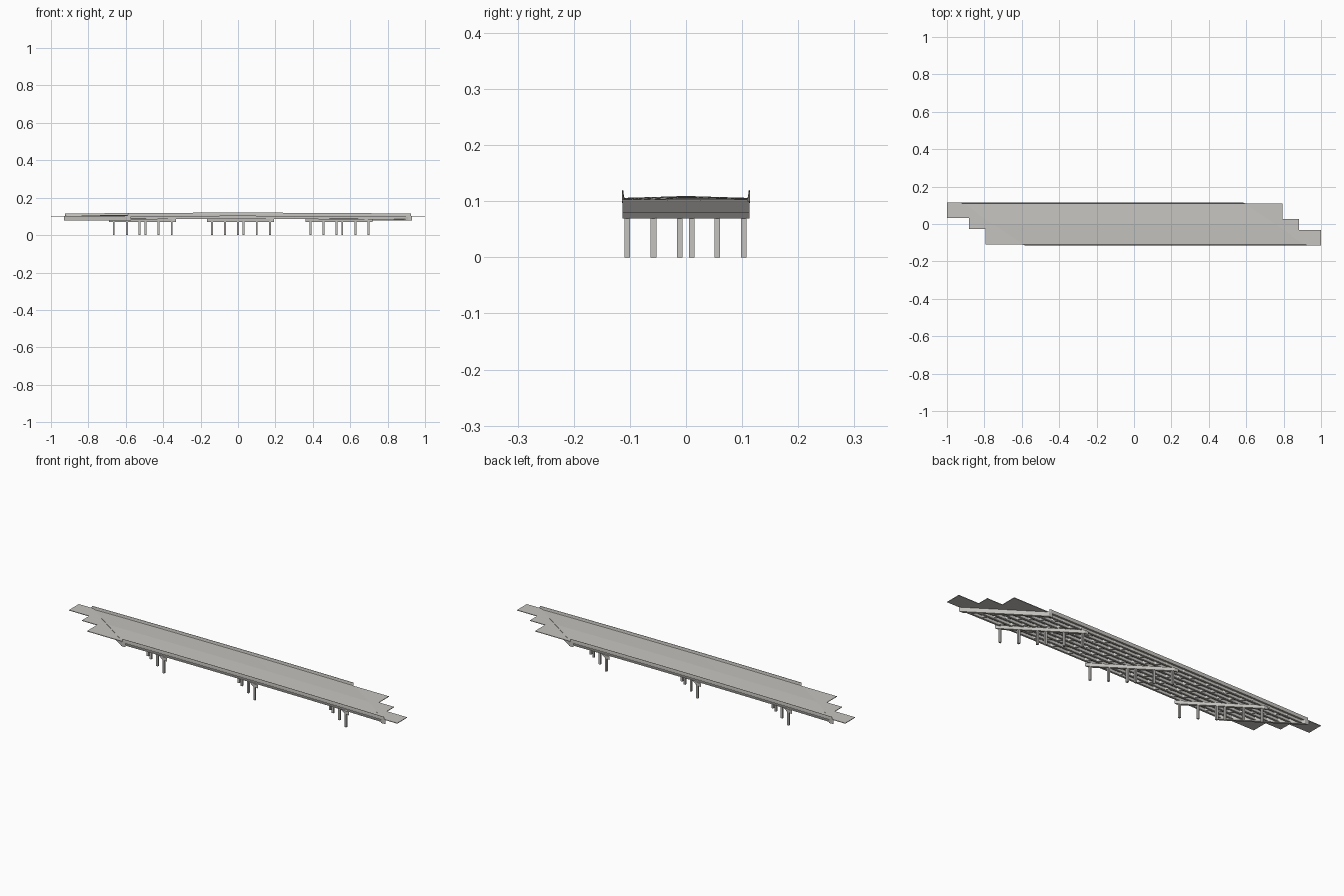
import bpy, bmesh

if "Cube" in bpy.data.objects:
    bpy.data.objects.remove(bpy.data.objects["Cube"])

SKEW = 1.49          # x shift per unit of y
HALF = 0.755         # half length of the deck
EDGE = 0.113         # half width of the deck

concrete = bpy.data.materials.new("pale_concrete")
concrete.diffuse_color = (0.56, 0.55, 0.52, 1)
concrete.use_nodes = True
concrete.node_tree.nodes["Principled BSDF"].inputs["Base Color"].default_value = concrete.diffuse_color


def drop(x):
    """Gentle vertical curve along the bridge."""
    return 0.005 * (x / 0.92) ** 2


def finish(name, bm):
    bmesh.ops.recalc_face_normals(bm, faces=bm.faces)
    me = bpy.data.meshes.new(name)
    bm.to_mesh(me)
    bm.free()
    me.materials.append(concrete)
    ob = bpy.data.objects.new(name, me)
    bpy.context.collection.objects.link(ob)


def run(name, profile, half=HALF, steps=16):
    """Sweep a (y, z) profile along the bridge with skewed ends."""
    bm = bmesh.new()
    rings = []
    for i in range(steps + 1):
        u = -half + 2 * half * i / steps
        rings.append([bm.verts.new((u - SKEW * y, y, z - drop(u - SKEW * y)))
                      for y, z in profile])
    n = len(profile)
    for a, b in zip(rings, rings[1:]):
        for j in range(n):
            bm.faces.new((a[j], a[(j + 1) % n], b[(j + 1) % n], b[j]))
    bm.faces.new(rings[0])
    bm.faces.new(rings[-1])
    finish(name, bm)


def prism(name, outline, z0, z1):
    """Upright prism over an (x, y) outline."""
    bm = bmesh.new()
    low = [bm.verts.new((x, y, z0)) for x, y in outline]
    high = [bm.verts.new((x, y, z1)) for x, y in outline]
    n = len(outline)
    bm.faces.new(low)
    bm.faces.new(high)
    for j in range(n):
        bm.faces.new((low[j], low[(j + 1) % n], high[(j + 1) % n], high[j]))
    finish(name, bm)


def skew_bar(name, cx, width, y1, z0, z1):
    """Crosswise beam that follows the skew."""
    w = width / 2
    prism(name, [(cx - w + SKEW * y1, -y1), (cx + w + SKEW * y1, -y1),
                 (cx + w - SKEW * y1, y1), (cx - w - SKEW * y1, y1)], z0, z1)


# Crowned deck slab
run("deck", [(-EDGE, 0.102), (EDGE, 0.102), (EDGE, 0.106),
             (0, 0.1095), (-EDGE, 0.106)])

# Tapered edge barriers
for s, side in ((-1, "front"), (1, "back")):
    run(side + "_barrier", [(s * 0.1145, 0.101), (s * 0.1145, 0.110),
                            (s * 0.1135, 0.120), (s * 0.1120, 0.120),
                            (s * 0.1105, 0.109), (s * 0.1090, 0.105)])

# I-shaped girders
for i in range(8):
    c = -0.102 + i * 0.204 / 7
    half = [(0.005, 0.086), (0.005, 0.089), (0.0015, 0.090), (0.0015, 0.103)]
    run("girder", [(c + y, z) for y, z in half]
        + [(c - y, z) for y, z in reversed(half)], HALF - 0.004)

# Cross diaphragms between the girders
for i in range(1, 15):
    cx = -HALF + i * 2 * HALF / 15
    skew_bar("diaphragm", cx, 0.006, 0.105, 0.090, 0.102)

# Piers: skewed cap on six square columns
for cx in (-0.511, 0.014, 0.541):
    skew_bar("pier_cap", cx, 0.022, 0.113, 0.069, 0.086)
    for y in (-0.105, -0.058, -0.011, 0.010, 0.056, 0.103):
        x, w = cx - SKEW * y, 0.005
        prism("pier_column", [(x - w, y - w), (x + w, y - w),
                              (x + w, y + w), (x - w, y + w)], 0, 0.07)

# Abutment beams and stepped approach slabs at both ends
for s, side in ((-1, "left"), (1, "right")):
    skew_bar(side + "_abutment", s * (HALF - 0.004), 0.022, 0.113, 0.079, 0.1005)
    ends = [(0.114, 1.0), (0.033, 0.883), (-0.027, 0.795)]
    pts = []
    for (y0, x), y1 in zip(ends, (0.033, -0.027, -0.110)):
        pts += [(-x, y0), (-x, y1)]
    pts += [(-HALF + 0.008 + SKEW * 0.110, -0.110),
            (-HALF + 0.008 - SKEW * 0.114, 0.114)]
    prism(side + "_approach", [(-s * x, -s * y) for x, y in pts], 0.1005, 0.1035)
